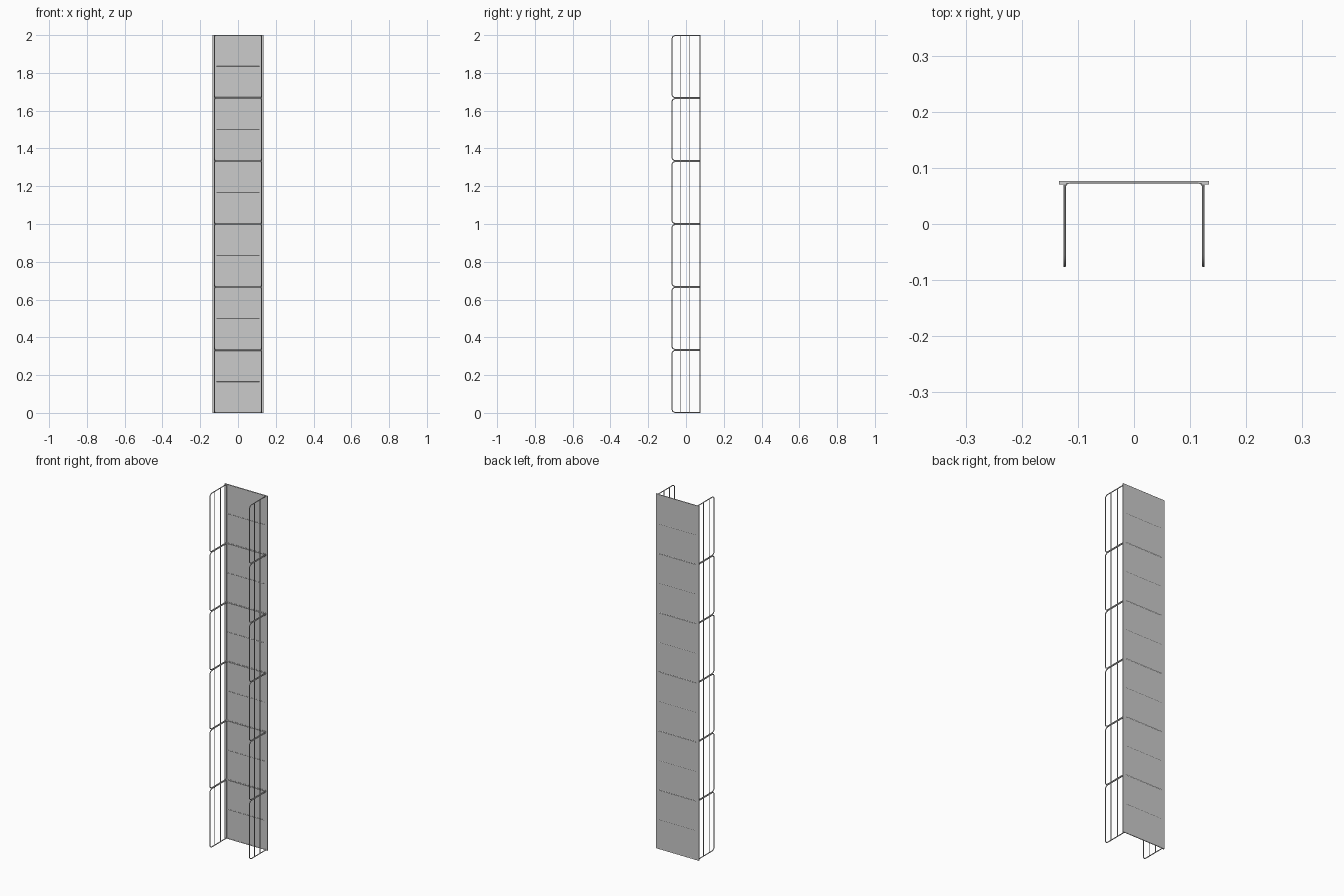
import bpy, bmesh
from mathutils import Vector

if "Cube" in bpy.data.objects:
    bpy.data.objects.remove(bpy.data.objects["Cube"])

R = 0.0025            # wire radius
H = 2.0 / 6           # height of one bay
X, YF, YB = 0.1235, -0.0745, 0.0745


def fillet(points, radii, closed, steps=5):
    """Round the corners of a polyline."""
    out, n = [], len(points)
    for i, p in enumerate(points):
        p, r = Vector(p), radii[i]
        if r == 0 or (not closed and i in (0, n - 1)):
            out.append(p)
            continue
        a = p + (Vector(points[i - 1]) - p).normalized() * r
        b = p + (Vector(points[(i + 1) % n]) - p).normalized() * r
        for k in range(steps + 1):
            t = k / steps
            # quarter-circle-like blend
            w = 0.83
            d0, d1, d2 = (1 - t) ** 2, 2 * t * (1 - t) * w, t * t
            out.append((a * d0 + p * d1 + b * d2) / (d0 + d1 + d2))
    return out


def wire(name, paths, closed=False, radius=R):
    """Round wire along each path, turned into a mesh."""
    cu = bpy.data.curves.new(name, 'CURVE')
    cu.dimensions = '3D'
    cu.bevel_depth = radius
    cu.bevel_resolution = 2
    cu.use_fill_caps = True
    for pts in paths:
        sp = cu.splines.new('POLY')
        sp.points.add(len(pts) - 1)
        for q, p in zip(sp.points, pts):
            q.co = (*p, 1)
        sp.use_cyclic_u = closed
    ob = bpy.data.objects.new(name, cu)
    bpy.context.collection.objects.link(ob)
    bpy.ops.object.select_all(action='DESELECT')
    ob.select_set(True)
    bpy.context.view_layer.objects.active = ob
    bpy.ops.object.convert(target='MESH')
    bpy.ops.object.shade_smooth_by_angle()
    return ob


# Back panel: sheet with a short thickened lip on each long edge
profile = [(-0.134, 0.0705), (-0.121, 0.0705), (-0.121, 0.0733), (0.121, 0.0733),
           (0.121, 0.0705), (0.134, 0.0705), (0.134, 0.0764), (-0.134, 0.0764)]
bm = bmesh.new()
face = bm.faces.new([bm.verts.new((x, y, 0)) for x, y in profile])
ext = bmesh.ops.extrude_face_region(bm, geom=[face])
bmesh.ops.translate(bm, vec=(0, 0, 2),
                    verts=[v for v in ext['geom'] if isinstance(v, bmesh.types.BMVert)])
bmesh.ops.recalc_face_normals(bm, faces=bm.faces)
me = bpy.data.meshes.new("back_panel")
bm.to_mesh(me)
bm.free()
bpy.context.collection.objects.link(bpy.data.objects.new("back_panel", me))

for i in range(6):
    z0, z1 = i * H + R, (i + 1) * H - R
    # Closed frame wire: both side loops joined across the back
    corners = [(-X, YB, z1), (-X, YF, z1), (-X, YF, z0), (-X, YB, z0),
               (X, YB, z0), (X, YF, z0), (X, YF, z1), (X, YB, z1)]
    radii = [0.009, 0.02, 0.02, 0.009, 0.009, 0.02, 0.02, 0.009]
    wire(f"frame_wire_{i + 1}", [fillet(corners, radii, True)], True)

    # Thin upright rods inside each side loop
    wire(f"side_rods_{i + 1}",
         [[(s * X, y, z0), (s * X, y, z1)] for s in (-1, 1) for y in (-0.03, 0.02)],
         radius=0.002)

    # Straight cross wire at mid-height of the bay
    zm = (z0 + z1) / 2
    wire(f"cross_wire_{i + 1}", [[(-0.115, YB, zm), (0.115, YB, zm)]])
